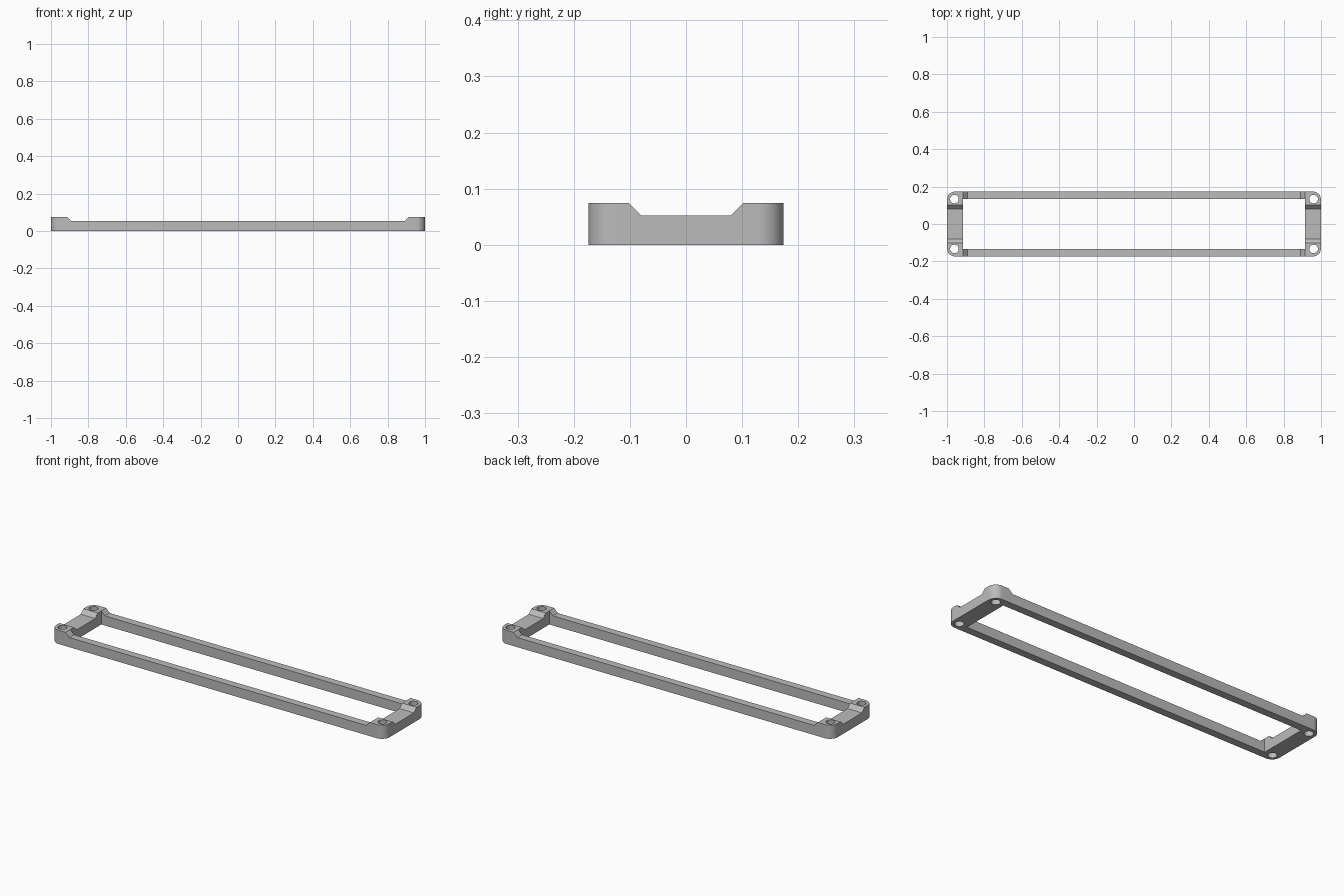
import bpy, bmesh
from math import cos, sin, pi
from mathutils import Vector

old = bpy.data.objects.get("Cube")
if old:
    bpy.data.objects.remove(old, do_unlink=True)

HALF_X, HALF_Y = 1.0, 0.174      # outer half sizes
IN_X, IN_Y = 0.913, 0.133        # opening half sizes
POST_Z, RAIL_Z = 0.074, 0.052    # corner and rail heights
RADIUS = 0.045
RAMP = POST_Z - RAIL_Z

grey = bpy.data.materials.new("plain grey")
grey.use_nodes = True
colour = (0.5, 0.5, 0.5, 1)
grey.diffuse_color = colour
grey.node_tree.nodes["Principled BSDF"].inputs["Base Color"].default_value = colour


def prism(name, points, direction):
    """Extrude a closed outline along a direction."""
    bm = bmesh.new()
    face = bm.faces.new([bm.verts.new(p) for p in points])
    top = bmesh.ops.extrude_face_region(bm, geom=[face])["geom"]
    bmesh.ops.translate(bm, vec=Vector(direction),
                        verts=[v for v in top if isinstance(v, bmesh.types.BMVert)])
    bmesh.ops.recalc_face_normals(bm, faces=bm.faces)
    mesh = bpy.data.meshes.new(name)
    bm.to_mesh(mesh)
    bm.free()
    mesh.materials.append(grey)
    obj = bpy.data.objects.new(name, mesh)
    bpy.context.collection.objects.link(obj)
    return obj


def arc(cx, cy, r, start, sweep, steps, z):
    return [(cx + r * cos(start + sweep * i / steps),
             cy + r * sin(start + sweep * i / steps), z) for i in range(steps + 1)]


def trapezoid(half):
    """Notch section: floor at rail height, 45 degree sides, open above the posts."""
    extra = 0.03
    return [(-half + RAMP, RAIL_Z), (half - RAMP, RAIL_Z), (half, POST_Z),
            (half, POST_Z + extra), (-half, POST_Z + extra), (-half, POST_Z)]


# Rounded outer block
outline = []
for i, (sx, sy) in enumerate([(1, 1), (-1, 1), (-1, -1), (1, -1)]):
    outline += arc(sx * (HALF_X - RADIUS), sy * (HALF_Y - RADIUS),
                   RADIUS, i * pi / 2, pi / 2, 10, 0)
frame = prism("mounting_frame", outline, (0, 0, POST_Z))

# Central opening, rail notch, end notch and screw holes
cutters = [
    prism("opening_cutter", [(-IN_X, -IN_Y, -0.1), (IN_X, -IN_Y, -0.1),
                             (IN_X, IN_Y, -0.1), (-IN_X, IN_Y, -0.1)], (0, 0, 0.3)),
    prism("rail_notch_cutter", [(a, -0.5, z) for a, z in trapezoid(IN_X)], (0, 1, 0)),
    prism("end_notch_cutter", [(-1.5, a, z) for a, z in trapezoid(0.102)], (3, 0, 0)),
]
for sx in (-1, 1):
    for sy in (-1, 1):
        ring = arc(sx * 0.96, sy * 0.133, 0.023, 0, 2 * pi, 32, -0.1)[:-1]
        cutters.append(prism("screw_hole_cutter", ring, (0, 0, 0.3)))

bpy.ops.object.select_all(action="DESELECT")
frame.select_set(True)
bpy.context.view_layer.objects.active = frame
for cutter in cutters:
    cutter.hide_render = True
    mod = frame.modifiers.new("cut", "BOOLEAN")
    mod.operation = "DIFFERENCE"
    mod.solver = "EXACT"
    mod.object = cutter
    bpy.ops.object.modifier_apply(modifier=mod.name)
    bpy.data.objects.remove(cutter, do_unlink=True)

bpy.ops.object.shade_smooth_by_angle(angle=pi / 6)
